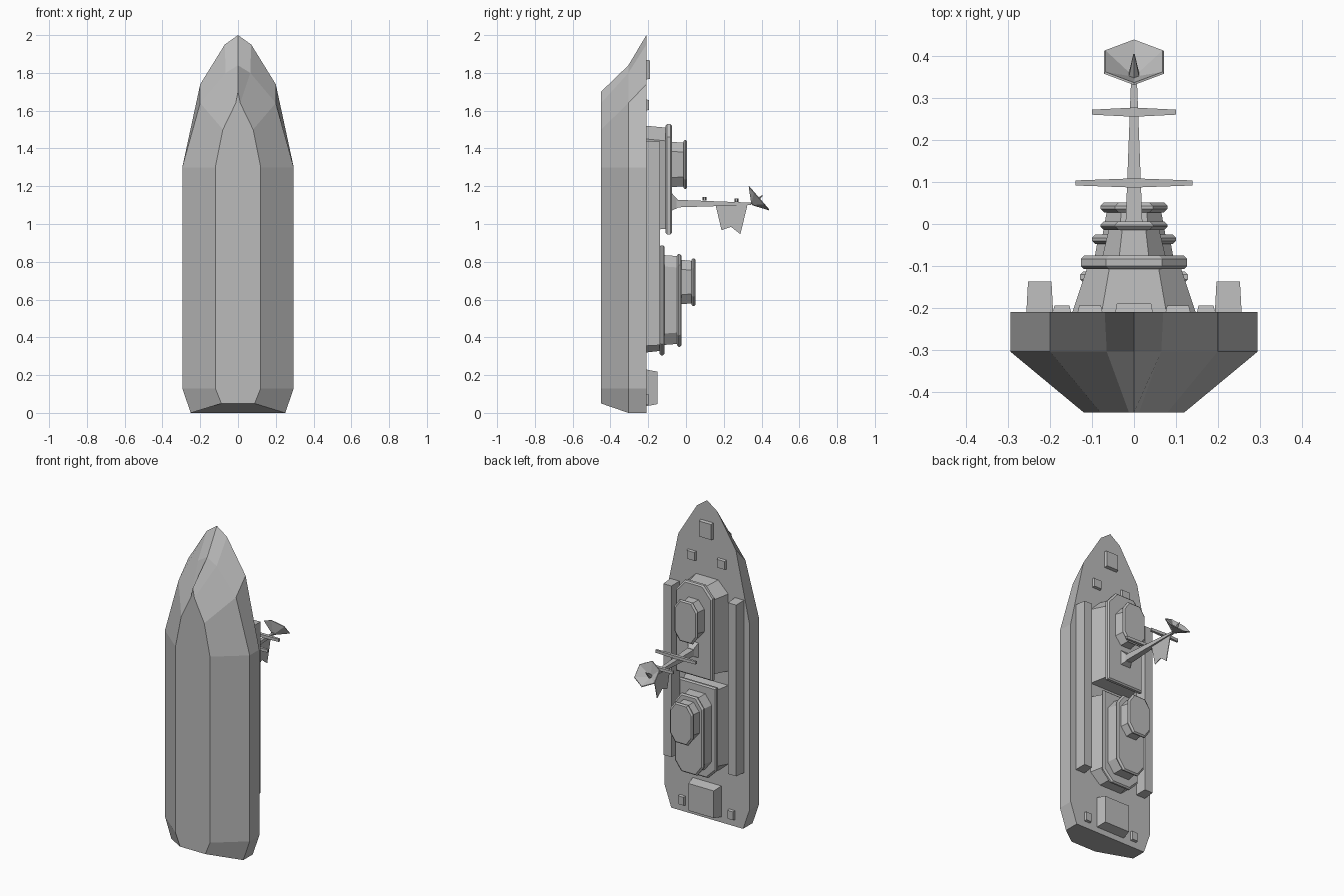
import bpy, bmesh, math
from mathutils import Vector

cube = bpy.data.objects.get("Cube")
if cube:
    bpy.data.objects.remove(cube, do_unlink=True)

grey = bpy.data.materials.new("ship_grey")
grey.use_nodes = True
COLOUR = (0.5, 0.5, 0.5, 1)
grey.diffuse_color = COLOUR
grey.node_tree.nodes["Principled BSDF"].inputs["Base Color"].default_value = COLOUR

DECK = -0.21


def finish(name, bm):
    bmesh.ops.remove_doubles(bm, verts=bm.verts, dist=0.0005)
    bmesh.ops.recalc_face_normals(bm, faces=bm.faces)
    mesh = bpy.data.meshes.new(name)
    bm.to_mesh(mesh)
    bm.free()
    mesh.materials.append(grey)
    obj = bpy.data.objects.new(name, mesh)
    bpy.context.collection.objects.link(obj)
    return obj


def loft(name, rings, caps=True):
    """Skin a solid through rings that have equal point counts."""
    bm = bmesh.new()
    rows = [[bm.verts.new(p) for p in ring] for ring in rings]
    n = len(rows[0])
    for a, b in zip(rows, rows[1:]):
        for i in range(n):
            j = (i + 1) % n
            bm.faces.new((a[i], a[j], b[j], b[i]))
    if caps:
        bm.faces.new(rows[0])
        bm.faces.new(rows[-1])
    return finish(name, bm)


def plan(y, hw, z0, z1, cx=0, aft=0, fore=0):
    """Rectangle parallel to the deck, with cut aft and fore corners."""
    ca, cf = (cx if aft else 0), (cx if fore else 0)
    right = [(hw - ca, y, z0), (hw, y, z0 + aft), (hw, y, z1 - fore), (hw - cf, y, z1)]
    return right + [(-x, yy, z) for x, yy, z in reversed(right)]


def house(name, y0, y1, base, top, z0, z1, cx, aft, fore, taper=0.01):
    loft(name, [plan(y0, base, z0, z1, cx, aft, fore),
                plan(y1, top, z0 + taper, z1 - taper, cx * top / base, aft, fore)])


def roof(name, y0, y1, hw, z0, z1, cx, aft, fore):
    """Slab with bevelled rims."""
    b = 0.008
    rings = []
    for y, inset in ((y0, b), (y0 + b, 0), (y1 - b, 0), (y1, b)):
        rings.append(plan(y, hw - inset, z0 + inset, z1 - inset, cx, aft, fore))
    loft(name, rings)


def hatch(name, x, hw, z0, z1, y1, t=0.004):
    lo, hi = plan(DECK - 0.002, hw, z0, z1), plan(y1, hw - t, z0 + t, z1 - t)
    loft(name, [[(px + x, y, z) for px, y, z in ring] for ring in (lo, hi)])


# Hull: each station gives (half width, z) at deck, chine and keel
stations = [
    ((0.25, 0), (0.25, 0), (0.088, 0.05)),
    ((0.295, 0.13), (0.295, 0.13), (0.12, 0.13)),
    ((0.295, 1.3), (0.295, 1.3), (0.12, 1.3)),
    ((0.2, 1.74), (0.2, 1.64), (0.08, 1.5)),
    ((0.07, 1.95), (0.065, 1.8), (0.012, 1.64)),
    ((0, 2), (0, 1.84), (0, 1.7)),
]
bm = bmesh.new()
rows = []
for st in stations:
    half = [(w, y, z) for (w, z), y in zip(st, (DECK, -0.305, -0.45))]
    rows.append([bm.verts.new(p) for p in half + [(-x, y, z) for x, y, z in reversed(half)]])
for a, b in zip(rows, rows[1:]):
    for i in range(6):
        j = (i + 1) % 6
        bm.faces.new((a[i], a[j], b[j], b[i]))
bm.faces.new(rows[0])
finish("hull", bm)

# Forward deckhouse
house("forward_house", DECK, -0.105, 0.147, 0.112, 0.965, 1.52, 0.07, 0, 0.07)
roof("forward_house_roof", -0.108, -0.075, 0.127, 0.945, 1.53, 0.06, 0, 0.07)
house("bridge", -0.076, -0.012, 0.075, 0.06, 1.195, 1.435, 0.04, 0.05, 0.05, 0.005)
roof("bridge_roof", -0.014, 0.006, 0.08, 1.185, 1.445, 0.035, 0.05, 0.05)

# Aft deckhouse in three tiers
house("aft_house", DECK, -0.137, 0.147, 0.122, 0.32, 0.875, 0.07, 0.06, 0, 0.008)
roof("aft_house_roof", -0.14, -0.113, 0.129, 0.305, 0.887, 0.06, 0.06, 0)
house("aft_upper_house", -0.114, -0.046, 0.1, 0.088, 0.36, 0.835, 0.045, 0.06, 0.06, 0.005)
roof("aft_upper_roof", -0.048, -0.025, 0.1, 0.35, 0.842, 0.045, 0.06, 0.06)
house("aft_cabin", -0.026, 0.03, 0.075, 0.065, 0.575, 0.81, 0.04, 0.05, 0.05, 0.005)
roof("aft_cabin_roof", 0.028, 0.051, 0.08, 0.565, 0.817, 0.035, 0.05, 0.05)

# Long side lockers and deck hatches
for side, sign in (("left", 1), ("right", -1)):
    hatch(side + "_side_locker", sign * 0.225, 0.032, 0.355, 1.44, -0.137)
    hatch(side + "_bow_hatch", sign * 0.105, 0.03, 1.6, 1.66, -0.195)
    hatch(side + "_stern_hatch", sign * 0.172, 0.022, 0.04, 0.1, -0.195)
hatch("foredeck_hatch", 0, 0.045, 1.765, 1.87, -0.19)
hatch("stern_locker", 0, 0.1, 0.035, 0.23, -0.15, 0.012)

# Mast
loft("mast_foot", [plan(-0.077, 0.035, 1.07, 1.165), plan(-0.045, 0.02, 1.085, 1.13)])
loft("mast", [plan(-0.05, 0.022, 1.088, 1.128), plan(0.345, 0.007, 1.1, 1.113)])


def yard(name, y, z, length):
    bars = [(-length, 0.006), (0, 0.011), (length, 0.006)]
    loft(name, [[(x, y + u * r, z + v * 0.009) for u, v in ((-1, -1), (1, -1), (1, 1), (-1, 1))]
                for x, r in bars])


yard("lower_yard", 0.098, 1.133, 0.14)
yard("upper_yard", 0.267, 1.125, 0.1)

# Swallow-tailed flag
outline = [(0.158, 1.095), (0.188, 0.967), (0.238, 0.985), (0.288, 0.946), (0.325, 1.1)]
loft("flag", [[(x, y, z) for y, z in outline] for x in (-0.002, 0.002)])

# Six-sided dish with a central feed
centre = Vector((0, 0.386, 1.135))
axis = Vector((0, 0.13, 0.112)).normalized()
across = axis.cross(Vector((1, 0, 0)))


def hexagon(offset, radius):
    angles = [math.radians(60 * i) for i in range(6)]
    return [centre + axis * offset + radius * (across * math.cos(a) + Vector((math.sin(a), 0, 0)))
            for a in angles]


loft("dish", [hexagon(0, 0.083), hexagon(-0.05, 0.004), hexagon(-0.044, 0.003), hexagon(0.004, 0.079),
              hexagon(0, 0.083)], caps=False)
loft("dish_feed", [hexagon(-0.045, 0.015), hexagon(0.025, 0.002)])
